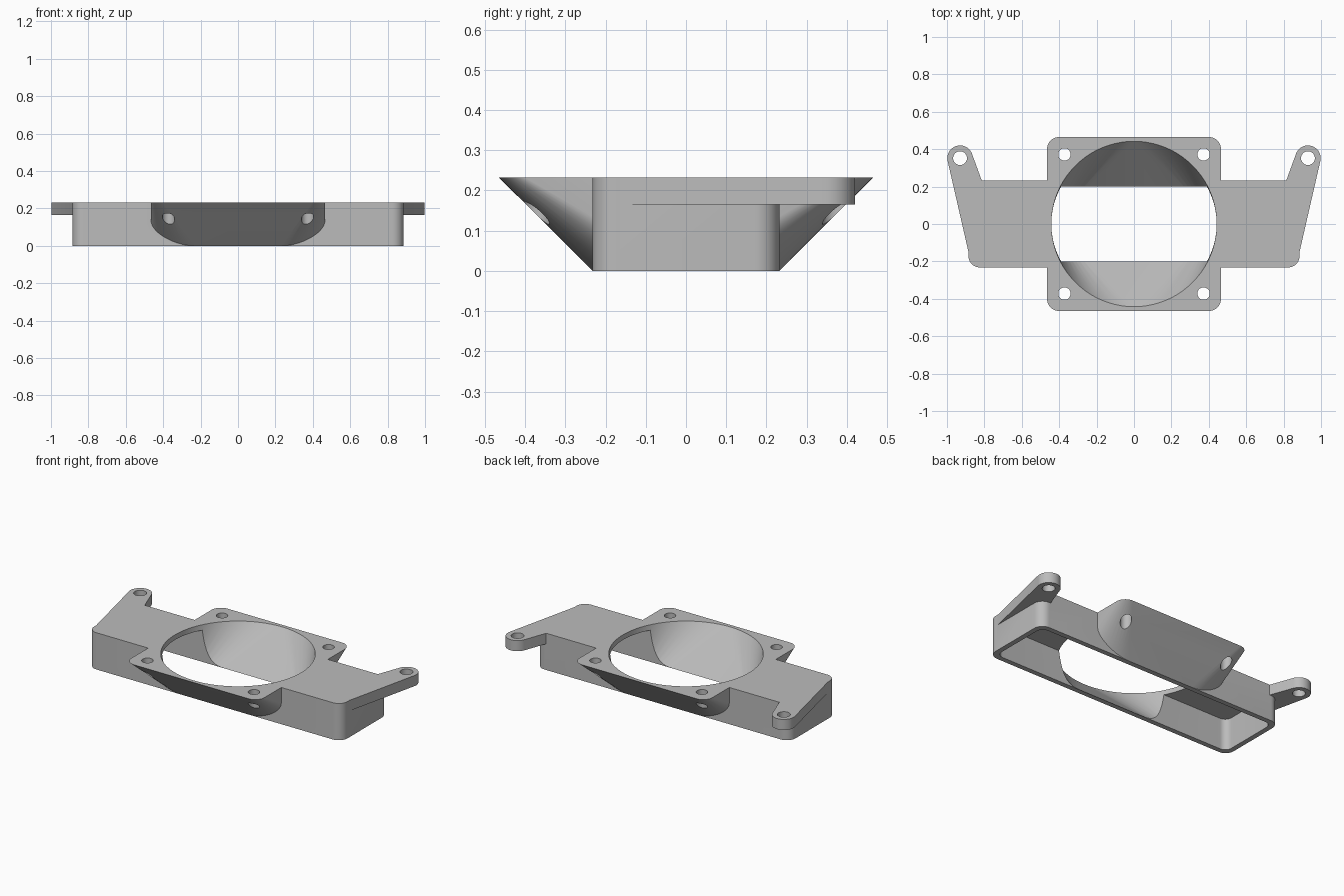
import bpy
import bmesh
from math import cos, sin, pi

cube = bpy.data.objects.get("Cube")
if cube:
    bpy.data.objects.remove(cube, do_unlink=True)

H = 0.232      # overall height
WALL = 0.032   # shell thickness

grey = bpy.data.materials.new("light_grey")
grey.use_nodes = True
grey.diffuse_color = (0.5, 0.5, 0.5, 1)
grey.node_tree.nodes["Principled BSDF"].inputs["Base Color"].default_value = (0.5, 0.5, 0.5, 1)


def circle(x, y, r, z, n=96):
    return [(x + r * cos(2 * pi * i / n), y + r * sin(2 * pi * i / n), z) for i in range(n)]


def rounded_rect(hx, hy, r, z):
    return [p for sx in (-1, 1) for sy in (-1, 1)
            for p in circle(sx * (hx - r), sy * (hy - r), r, z, 48)]


def hull(name, points):
    """Convex solid around a cloud of points."""
    bm = bmesh.new()
    for p in points:
        bm.verts.new(p)
    bmesh.ops.remove_doubles(bm, verts=bm.verts, dist=1e-5)
    res = bmesh.ops.convex_hull(bm, input=bm.verts)
    junk = {g for g in res["geom_interior"] + res["geom_unused"] if isinstance(g, bmesh.types.BMVert)}
    bmesh.ops.delete(bm, geom=list(junk), context='VERTS')
    bmesh.ops.dissolve_limit(bm, angle_limit=0.002, verts=bm.verts, edges=bm.edges)
    bmesh.ops.recalc_face_normals(bm, faces=bm.faces)
    mesh = bpy.data.meshes.new(name)
    bm.to_mesh(mesh)
    bm.free()
    mesh.materials.append(grey)
    obj = bpy.data.objects.new(name, mesh)
    bpy.context.collection.objects.link(obj)
    return obj


def combine(target, other, operation):
    mod = target.modifiers.new(other.name, 'BOOLEAN')
    mod.object = other
    mod.operation = operation
    mod.solver = 'EXACT'
    bpy.context.view_layer.objects.active = target
    bpy.ops.object.modifier_apply(modifier=mod.name)
    bpy.data.objects.remove(other, do_unlink=True)


# Long rounded body
body = hull("duct_body", rounded_rect(0.885, H, 0.06, 0) + rounded_rect(0.885, H, 0.06, H))

# Square fan flange narrowing down to a slot
flange = hull("fan_flange", rounded_rect(0.465, 0.465, 0.065, H) + rounded_rect(0.465, H, H, 0))
combine(body, flange, 'UNION')

# Mounting ears, mirrored left and right
for s in (-1, 1):
    outline = []
    for z in (0.165, H):
        outline += circle(s * 0.93, 0.352, 0.068, z, 64)
        outline += circle(s * 0.82, -0.165, 0.06, z, 64)
        outline += [(s * 0.815, 0.235, z), (s * 0.76, 0.08, z)]
    combine(body, hull("mounting_ear", outline), 'UNION')

# Hollow inside, open underneath
inner = 0.2
cavity = hull("cavity", rounded_rect(0.885 - WALL, inner, 0.045, -0.1)
              + rounded_rect(0.885 - WALL, inner, 0.045, H - WALL))
combine(body, cavity, 'DIFFERENCE')

# Round fan opening tapering into the hollow
opening = hull("fan_opening", circle(0, 0, 0.442, H + 0.1, 128) + circle(0, 0, 0.442, H, 128)
               + rounded_rect(0.442, inner, inner, 0))
combine(body, opening, 'DIFFERENCE')

# Screw holes in the flange and the ears
holes = [(sx * 0.372, sy * 0.372, 0.033) for sx in (-1, 1) for sy in (-1, 1)]
holes += [(s * 0.93, 0.352, 0.037) for s in (-1, 1)]
for x, y, r in holes:
    drill = hull("drill", circle(x, y, r, -0.1, 48) + circle(x, y, r, H + 0.1, 48))
    combine(body, drill, 'DIFFERENCE')

# Smooth shading with sharp edges kept
bpy.ops.object.select_all(action='DESELECT')
body.select_set(True)
bpy.context.view_layer.objects.active = body
bpy.ops.object.shade_smooth_by_angle(angle=0.5)
